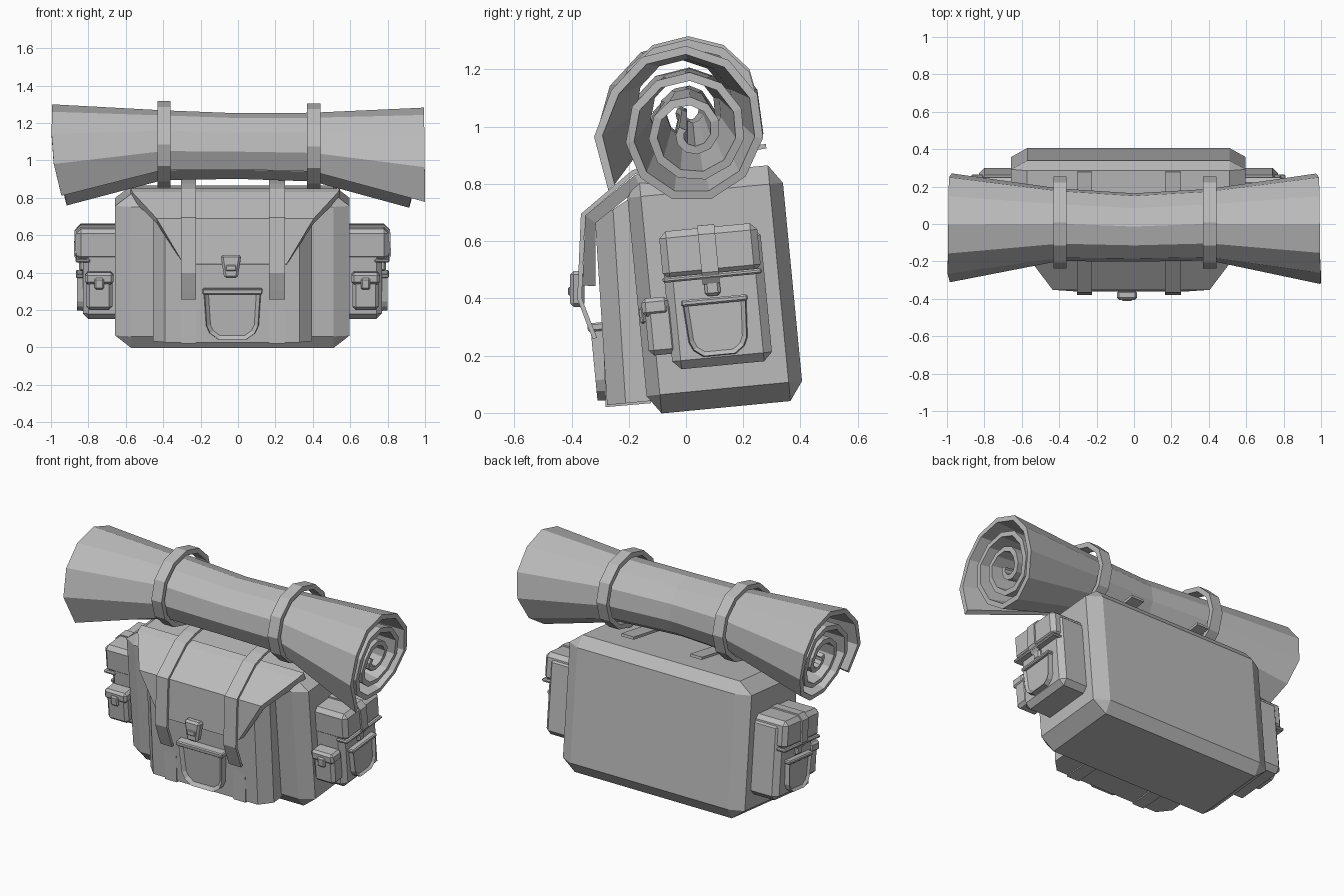
import bpy, bmesh, math
from mathutils import Matrix, Vector

if "Cube" in bpy.data.objects:
    bpy.data.objects.remove(bpy.data.objects["Cube"])

grey = bpy.data.materials.new("plain grey")
grey.use_nodes = True
grey.diffuse_color = (0.5, 0.5, 0.5, 1)
grey.node_tree.nodes["Principled BSDF"].inputs["Base Color"].default_value = (0.5, 0.5, 0.5, 1)

CX = -0.03
TILT = Matrix.Translation((CX, 0.1, 0.435)) @ Matrix.Rotation(math.radians(5.5), 4, 'X')
WORLD = Matrix.Identity(4)


def finish(name, bm, matrix=WORLD, thickness=0, offset=-1):
    bmesh.ops.recalc_face_normals(bm, faces=bm.faces)
    mesh = bpy.data.meshes.new(name)
    bm.to_mesh(mesh)
    bm.free()
    mesh.materials.append(grey)
    ob = bpy.data.objects.new(name, mesh)
    bpy.context.collection.objects.link(ob)
    ob.matrix_world = matrix
    if thickness:
        mod = ob.modifiers.new("Thickness", 'SOLIDIFY')
        mod.thickness, mod.offset = thickness, offset
    return ob


def any_edge(edge):
    return True


def front_upright(edge):
    a, b = (v.co for v in edge.verts)
    return max(a.y, b.y) < -.35 and abs(a.z - b.z) > .3


def box(name, x, y, z, bevel=0.0, matrix=TILT, shape=None, pick=any_edge):
    """Chamfered box from three (low, high) ranges; shape edits the corners first."""
    bm = bmesh.new()
    bmesh.ops.create_cube(bm, size=1)
    for v in bm.verts:
        v.co = [r[0] if c < 0 else r[1] for c, r in zip(v.co, (x, y, z))]
        if shape:
            shape(v.co)
    if bevel:
        edges = [e for e in bm.edges if pick(e)]
        bmesh.ops.bevel(bm, geom=edges, offset=bevel, segments=1, affect='EDGES')
    return finish(name, bm, matrix)


def strip(name, x, path, thickness, matrix=WORLD):
    """Strap of constant width following a (y, z) path."""
    bm = bmesh.new()
    rows = [[bm.verts.new((px, y, z)) for px in x] for y, z in path]
    for a, b in zip(rows, rows[1:]):
        bm.faces.new((a[0], a[1], b[1], b[0]))
    return finish(name, bm, matrix, thickness, 0)


def patch_pocket(name, half_w, half_h, depth, matrix):
    """U-shaped pocket with a raised rim and a lip, facing local -y."""
    outline = [(-1, 1), (1, 1), (.92, -.45), (.8, -.75), (.5, -1),
               (-.5, -1), (-.8, -.75), (-.92, -.45)]
    bm = bmesh.new()
    back = bm.faces.new([bm.verts.new((u * half_w, 0, w * half_h)) for u, w in outline])
    ext = bmesh.ops.extrude_face_region(bm, geom=[back])["geom"]
    for v in [g for g in ext if isinstance(g, bmesh.types.BMVert)]:
        v.co = (v.co.x * .96, -depth, v.co.z * .97)
    front = [g for g in ext if isinstance(g, bmesh.types.BMFace)]
    bmesh.ops.inset_region(bm, faces=front, thickness=half_w * .13, use_even_offset=True)
    for v in front[0].verts:
        v.co.y += depth * .35
    finish(name, bm, matrix)
    box(name + "_lip", (-half_w * 1.04, half_w * 1.04), (-depth * 1.2, 0),
        (half_h * .82, half_h * 1.04), .006, matrix)


# Main bag, its chamfers stretched sideways and upwards
box("main_bag", (-.348, .348), (-.273, .273), (-.298, .293), .047,
    TILT @ Matrix.Diagonal((1.8, 1, 1.4, 1)))


# Front compartment, with its top rising towards the bag
def slope_top(co):
    if co.z > 0:
        if co.y > -.3:
            co.z += .1
        else:
            co.y += .02


box("front_compartment", (-.425, .425), (-.413, -.2), (-.37, .275), .065,
    shape=slope_top, pick=front_upright)

# Tapered flap folding over the front
bm = bmesh.new()
rows = [[bm.verts.new((-.015 + s * w, y, z)) for s in (-1, 1)]
        for w, y, z in ((.56, -.13, .85), (.55, -.18, .83), (.42, -.352, .69), (.275, -.362, .445))]
for a, b in zip(rows, rows[1:]):
    bm.faces.new((a[0], a[1], b[1], b[0]))
finish("flap", bm, thickness=.045)

# Long straps over the flap, and their lower ends
for side, x in (("right", (-.305, -.225)), ("left", (.165, .25))):
    strip(side + "_long_strap", x, [(-.318, .26), (-.338, .31), (-.372, .4), (-.36, .692),
                                    (-.185, .84), (-.1, .868), (.28, .932)], .016)
    strip(side + "_lower_strap", [v - CX for v in x],
          [(-.398, -.12), (-.415, -.373), (-.26, -.373)], .01, TILT)


# Central buckle, narrower at the bottom
def taper(co):
    if co.z < .4:
        co.x = -.037 + (co.x + .037) * .65


box("buckle", (-.093, .018), (-.405, -.355), (.37, .495), .012, WORLD, taper)
box("buckle_bar", (-.065, -.01), (-.412, -.395), (.41, .44), .004, WORLD)

# Front patch pocket
patch_pocket("front_patch_pocket", .155, .135, .05,
             TILT @ Matrix.Translation((0, -.395, -.22)))

# Side pouches with lid, strap, patch pocket and a small pocket on the front
for side, s in (("left", 1), ("right", -1)):
    def sx(a, b):
        return sorted((s * a, s * b))

    box(side + "_pouch", sx(.58, .8), (-.172, .178), (-.27, .2), .03)
    box(side + "_pouch_lid", sx(.6, .834), (-.176, .168), (.045, .215), .024)
    box(side + "_pouch_lid_rim", sx(.76, .839), (-.178, .17), (.036, .055), .006)
    strip(side + "_pouch_strap", sx(-.04, .02),
          [(-.6, .219), (-.81, .219), (-.839, .19), (-.843, .06), (-.815, .02)], .01,
          TILT @ Matrix.Rotation(s * math.pi / 2, 4, 'Z'))
    box(side + "_pouch_clip", sx(.79, .82), (-.035, .02), (-.025, .035), .01)
    patch_pocket(side + "_patch_pocket", .113, .1, .035,
                 TILT @ Matrix.Translation((s * .795, -.005, -.135))
                 @ Matrix.Rotation(s * math.pi / 2, 4, 'Z'))
    box(side + "_small_pocket", sx(.642, .782), (-.25, -.15), (-.213, -.03), .018)
    box(side + "_small_pocket_lid", sx(.636, .788), (-.26, -.165), (-.075, -.012), .014)
    box(side + "_small_pocket_clip", sx(.687, .737), (-.27, -.25), (-.1, -.04), .008)

# Bedroll: a spiral sheet lofted along x, wider at both ends, its core sitting low
TURN, COUNT = 11, 36


def spiral(i, inset, tail):
    t = i / (COUNT - 1)
    ang = math.radians(222) - i * math.tau / TURN
    r = .295 - .25 * t ** 1.3 + max(0, 2 - i) * tail - inset
    drift = min(1, t / .3)
    return Vector((0, r * math.cos(ang) + .02 * drift, r * math.sin(ang) - .04 * drift)), t


bm = bmesh.new()
sections = []
for x, scale, cy, cz, tail in ((-1, 1, -.005, 1.035, .02), (-.4, .69, 0, 1.085, 0),
                               (0, .65, -.015, 1.08, 0), (.4, .68, 0, 1.075, 0),
                               (1, .99, -.003, 1.02, .035)):
    ring = []
    for inset in (0, .03):
        row = []
        for i in range(COUNT):
            p, t = spiral(i, inset, tail)
            px = x
            if abs(x) == 1:   # ends slant inwards at the bottom and centre
                px = x * (1 - .06 * t - max(0, -p.z) * .25 * (i > 2 or x < 0))
            row.append(bm.verts.new((px, cy + p.y * scale, cz + p.z * scale)))
        ring.append(row)
    sections.append(ring[0] + ring[1][::-1])
n = 2 * COUNT
for a, b in zip(sections, sections[1:]):
    for i in range(n):
        j = (i + 1) % n
        bm.faces.new((a[i], a[j], b[j], b[i]))
for end in (sections[0], sections[-1]):
    for i in range(COUNT - 1):
        bm.faces.new((end[i], end[i + 1], end[n - 2 - i], end[n - 1 - i]))
finish("bedroll", bm)

# Bands around the bedroll
for side, x, z in (("right", -.395, 1.086), ("left", .405, 1.075)):
    bm = bmesh.new()
    bmesh.ops.create_cone(bm, cap_ends=False, segments=12, radius1=.235, radius2=.235, depth=.07)
    m = Matrix.Translation((x, .008, z)) @ Matrix.Diagonal((1, 1.05, .98, 1)) \
        @ Matrix.Rotation(math.pi / 2, 4, 'Y')
    bmesh.ops.transform(bm, matrix=m, verts=bm.verts)
    finish(side + "_roll_band", bm, thickness=.03)
